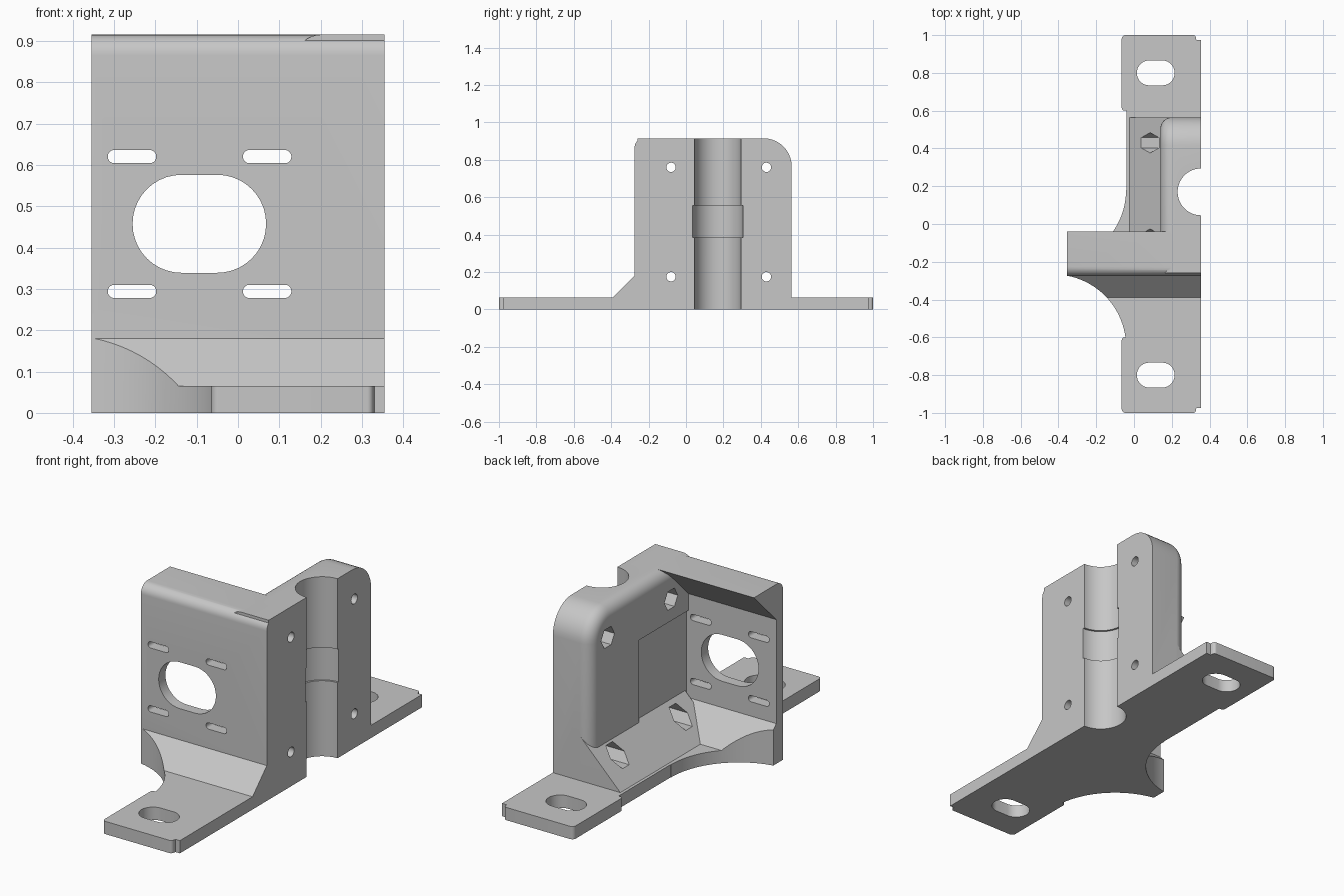
import bpy, bmesh, math
from mathutils import Vector

cube = bpy.data.objects.get("Cube")
if cube:
    bpy.data.objects.remove(cube, do_unlink=True)

grey = bpy.data.materials.new("plain grey")
grey.use_nodes = True
grey.diffuse_color = (0.57, 0.57, 0.57, 1)
grey.node_tree.nodes["Principled BSDF"].inputs["Base Color"].default_value = (0.57, 0.57, 0.57, 1)


def rounded(corners, steps=10):
    """Outline from (a, b, radius) corners."""
    out = []
    for i, (a, b, r) in enumerate(corners):
        p = Vector((a, b))
        if r == 0:
            out.append(p)
            continue
        u = (Vector(corners[i - 1][:2]) - p).normalized()
        v = (Vector(corners[(i + 1) % len(corners)][:2]) - p).normalized()
        half = u.angle(v) / 2
        centre = p + (u + v).normalized() * r / math.sin(half)
        start = (p + u * r / math.tan(half) - centre).normalized()
        end = (p + v * r / math.tan(half) - centre).normalized()
        out += [centre + start.slerp(end, k / steps) * r for k in range(steps + 1)]
    return out


def rect(a0, a1, b0, b1, r=0):
    return rounded([(a0, b0, r), (a1, b0, r), (a1, b1, r), (a0, b1, r)])


def disc(a, b, r, n=64):
    return [Vector((a + r * math.cos(k * math.tau / n), b + r * math.sin(k * math.tau / n)))
            for k in range(n)]


def prism(name, outline, axis, lo, hi, round_edges=None, radius=0):
    """Extrude a 2D outline along an axis, rounding chosen edges."""
    place = {"x": lambda p, t: (t, p.x, p.y),
             "y": lambda p, t: (p.x, t, p.y),
             "z": lambda p, t: (p.x, p.y, t)}[axis]
    bm = bmesh.new()
    face = bm.faces.new([bm.verts.new(place(p, lo)) for p in outline])
    ext = bmesh.ops.extrude_face_region(bm, geom=[face])
    shift = Vector(place(Vector((0, 0)), hi - lo))
    bmesh.ops.translate(bm, vec=shift, verts=[g for g in ext["geom"] if isinstance(g, bmesh.types.BMVert)])
    bmesh.ops.recalc_face_normals(bm, faces=bm.faces)
    if round_edges:
        edges = [e for e in bm.edges if round_edges(e)]
        bmesh.ops.bevel(bm, geom=edges, offset=radius, offset_type='OFFSET',
                        segments=8, profile=0.5, affect='EDGES', clamp_overlap=False)
    mesh = bpy.data.meshes.new(name)
    bm.to_mesh(mesh)
    bm.free()
    mesh.materials.append(grey)
    ob = bpy.data.objects.new(name, mesh)
    bpy.context.collection.objects.link(ob)
    return ob


def combine(target, other, operation):
    mod = target.modifiers.new(operation.lower(), 'BOOLEAN')
    mod.operation, mod.solver, mod.object = operation, 'EXACT', other
    bpy.context.view_layer.objects.active = target
    bpy.ops.object.modifier_apply(modifier=mod.name)
    bpy.data.objects.remove(other, do_unlink=True)


def add(target, other):
    combine(target, other, 'UNION')


def cut(target, other):
    combine(target, other, 'DIFFERENCE')


SIDE, THICK, TOP = 0.355, 0.065, 0.915

# Upright motor plate with sloped foot and thick top lip
bracket = prism("mounting_bracket", rounded([
    (-0.39, 0, 0), (-0.39, THICK, 0), (-0.275, 0.18, 0), (-0.275, TOP, 0.05),
    (-0.04, TOP, 0), (-0.22, 0.735, 0), (-0.22, 0.205, 0), (-0.08, THICK, 0), (-0.08, 0, 0),
]), "x", -SIDE, SIDE)

# Base between the feet, with two scooped corners
add(bracket, prism("base", rect(-0.04, SIDE, -0.61, 0.61), "z", 0, THICK))
add(bracket, prism("base_wing", rect(-SIDE, -0.02, -0.65, 0.18), "z", 0, THICK))
for y in (-0.65, 0.18):
    cut(bracket, prism("scoop", disc(-0.425, y, 0.383, 96), "z", -0.1, 0.24))

# Side wall with rounded back, and clearance recess for the motor
wall = prism("side_wall", rounded([
    (-0.26, 0, 0), (0.565, 0, 0), (0.565, TOP, 0.15), (-0.26, TOP, 0)]), "x", 0.14, SIDE,
    lambda e: all(v.co.x < 0.15 and v.co.y > -0.3 for v in e.verts)
    and max(v.co.z for v in e.verts) > 0.1 and max(v.co.y for v in e.verts) > 0, 0.06)
cut(wall, prism("motor_clearance", rect(-0.22, 0.18, 0.1, 0.65), "x", 0.1, 0.152))
add(bracket, wall)

# Sloped gusset along the wall
add(bracket, prism("gusset", rounded([
    (-0.025, 0, 0), (-0.025, THICK, 0), (0.205, 0.295, 0), (0.25, 0.295, 0), (0.25, 0, 0)]),
    "y", -0.21, 0.565))

# Slotted feet at both ends
for s in (-1, 1):
    foot = prism("foot", rounded([
        (-0.065, 0.6 * s, 0.015), (SIDE, 0.6 * s, 0), (SIDE, 0.975 * s, 0), (0.33, 0.975 * s, 0),
        (0.325, s, 0.015), (-0.065, s, 0.02)]), "z", 0, THICK)
    add(bracket, foot)
    cut(bracket, prism("foot_slot", rect(0.015, 0.215, 0.8 * s - 0.066, 0.8 * s + 0.066, 0.0655),
                       "z", -0.1, 0.2))

# Rod channel and wider bearing pocket
cut(bracket, prism("rod_channel", disc(SIDE, 0.17, 0.124), "z", -0.1, 1))
cut(bracket, prism("bearing_pocket", disc(SIDE, 0.17, 0.134), "z", 0.385, 0.555))

# Motor opening and adjustment slots
cut(bracket, prism("motor_opening", rect(-0.255, 0.068, 0.339, 0.576, 0.118), "y", -0.4, -0.1))
for x in (-0.315, 0.012):
    for z in (0.294, 0.62):
        cut(bracket, prism("motor_slot", rect(x, x + 0.117, z - 0.016, z + 0.016, 0.0155),
                           "y", -0.4, -0.15))

# Screw holes with hexagonal nut traps
for y in (-0.08, 0.43):
    for z in (0.175, 0.76):
        cut(bracket, prism("screw_hole", disc(y, z, 0.025, 24), "x", 0.2, 0.5))
        cut(bracket, prism("nut_trap", disc(y, z, 0.054, 6), "x", -0.01, 0.24))

bpy.ops.object.select_all(action='DESELECT')
bracket.select_set(True)
bpy.context.view_layer.objects.active = bracket
bpy.ops.object.shade_smooth_by_angle(angle=math.radians(25))
